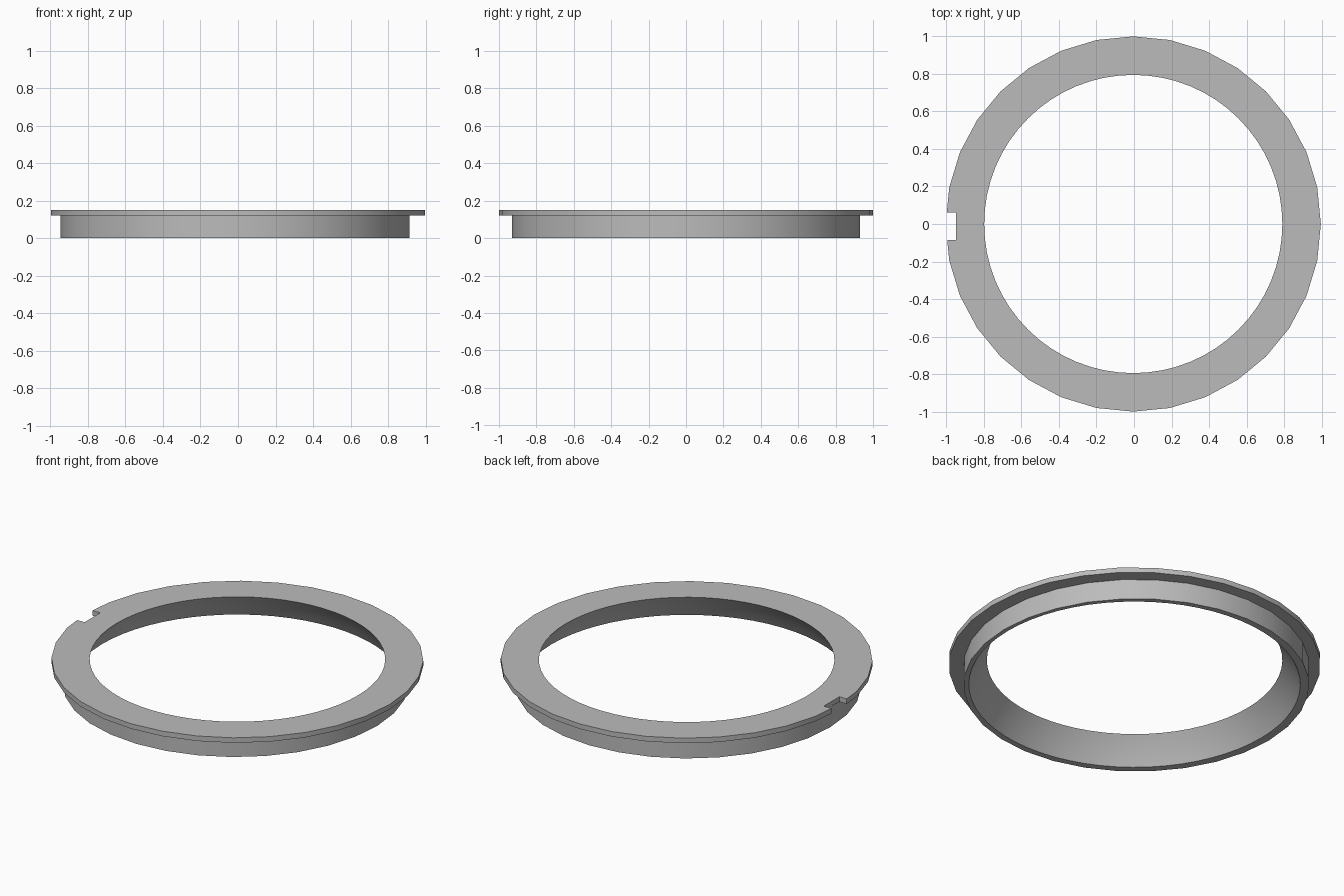
import bpy, bmesh
from math import sin, cos, pi, sqrt, radians
from mathutils import Matrix

cube = bpy.data.objects.get("Cube")
if cube:
    bpy.data.objects.remove(cube, do_unlink=True)

SEGMENTS = 64
HEIGHT = 0.15
LEDGE = 0.12          # underside of the flange
CENTRE = -0.004       # flange and opening axis
BODY_CENTRE = -0.016  # the lower collar sits slightly off axis

grey = bpy.data.materials.new("plain grey")
grey.use_nodes = True
colour = (0.5, 0.5, 0.5, 1)
grey.diffuse_color = colour
grey.node_tree.nodes["Principled BSDF"].inputs["Base Color"].default_value = colour


def loop(bm, radius, z, centre, coarse=False):
    """Closed loop of vertices; a coarse loop lies on a polygon with half the sides."""
    verts = []
    for i in range(SEGMENTS):
        a = 2 * pi * i / SEGMENTS
        r = radius * cos(2 * pi / SEGMENTS) if coarse and i % 2 else radius
        verts.append(bm.verts.new((centre + r * cos(a), r * sin(a), z)))
    return verts


# Ring: collar, flange and domed opening as one closed section
bm = bmesh.new()
loops = [
    loop(bm, 0.93, 0, BODY_CENTRE, True),
    loop(bm, 0.93, LEDGE, BODY_CENTRE, True),
    loop(bm, 1, LEDGE, CENTRE, True),
    loop(bm, 1, HEIGHT, CENTRE, True),
]
STEPS, DOME_RADIUS, DOME_DEPTH = 5, 1.008, 0.47
for k in range(STEPS + 1):
    z = HEIGHT * (1 - k / STEPS)
    loops.append(loop(bm, sqrt(DOME_RADIUS**2 - (z + DOME_DEPTH)**2), z, CENTRE))
for a, b in zip(loops, loops[1:] + loops[:1]):
    for i in range(SEGMENTS):
        j = (i + 1) % SEGMENTS
        bm.faces.new((a[i], a[j], b[j], b[i]))
bmesh.ops.recalc_face_normals(bm, faces=bm.faces)
mesh = bpy.data.meshes.new("flanged_ring")
bm.to_mesh(mesh)
bm.free()
mesh.materials.append(grey)
ring = bpy.data.objects.new("flanged_ring", mesh)
bpy.context.collection.objects.link(ring)

# Notch through the flange on the right side
bm = bmesh.new()
bmesh.ops.create_cube(bm, size=1, matrix=Matrix.Translation((-1.0475, -0.012, 0.15))
                      @ Matrix.Diagonal((0.2, 0.146, 0.1, 1)))
cut_mesh = bpy.data.meshes.new("notch_cutter")
bm.to_mesh(cut_mesh)
bm.free()
cut_mesh.materials.append(grey)
cutter = bpy.data.objects.new("notch_cutter", cut_mesh)
cutter.hide_render = True
bpy.context.collection.objects.link(cutter)

notch = ring.modifiers.new("notch", "BOOLEAN")
notch.operation = "DIFFERENCE"
notch.solver = "EXACT"
notch.object = cutter

# Bake the cut, then smooth the curved walls and keep the rims sharp
bpy.ops.object.select_all(action="DESELECT")
ring.select_set(True)
bpy.context.view_layer.objects.active = ring
bpy.ops.object.modifier_apply(modifier=notch.name)
bpy.data.objects.remove(cutter, do_unlink=True)
bpy.ops.object.shade_smooth_by_angle(angle=radians(30))
